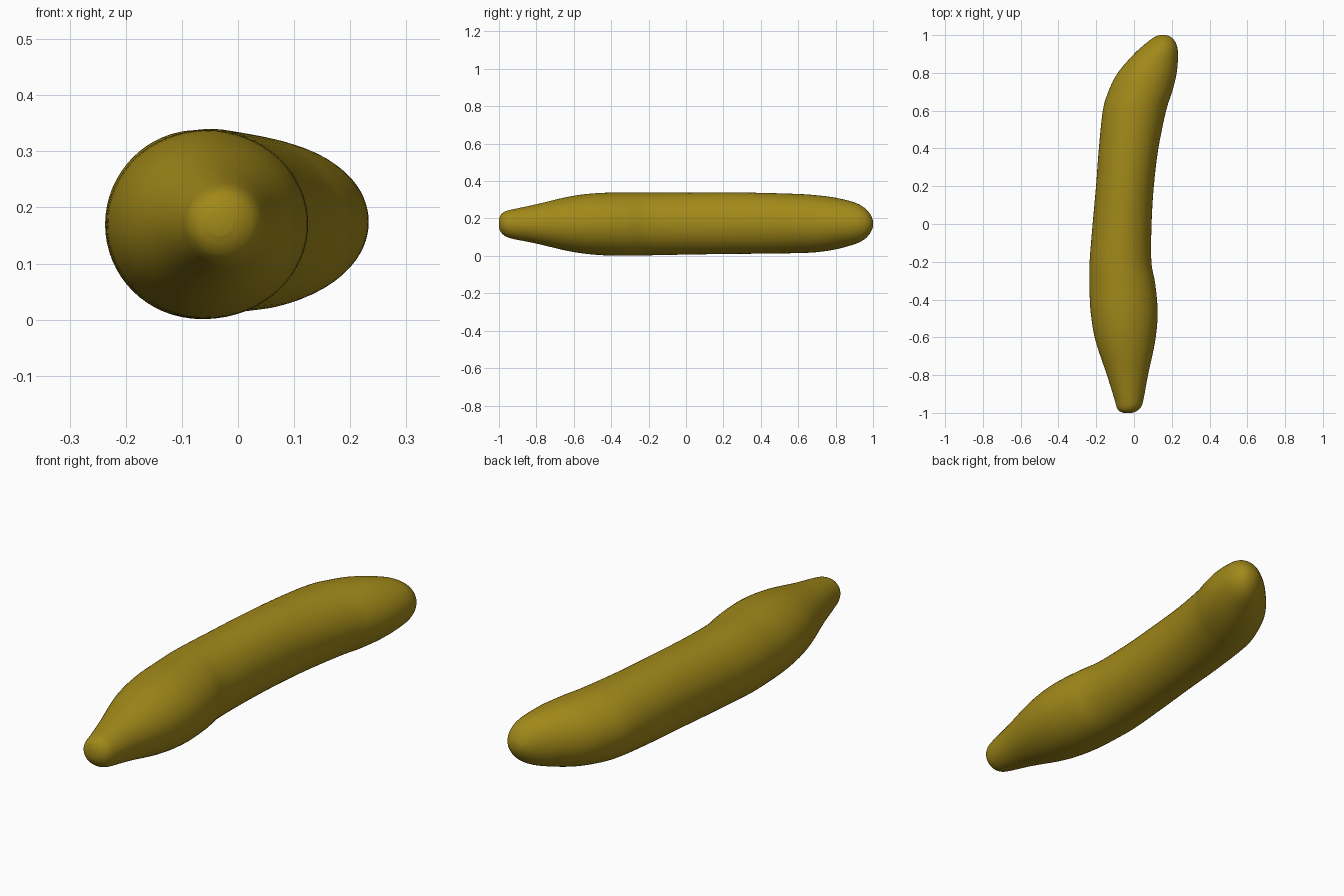
import bpy, bmesh, math

# Outline stations: y, left x, right x, bottom z, top z
STATIONS = [
    (-1.0, -0.055, -0.010, 0.150, 0.195),
    (-0.99, -0.078, 0.015, 0.128, 0.220),
    (-0.97, -0.092, 0.036, 0.108, 0.236),
    (-0.93, -0.103, 0.050, 0.092, 0.248),
    (-0.80, -0.143, 0.074, 0.066, 0.276),
    (-0.62, -0.203, 0.112, 0.024, 0.318),
    (-0.47, -0.229, 0.125, 0.005, 0.336),
    (-0.32, -0.236, 0.113, 0.001, 0.338),
    (-0.20, -0.235, 0.092, 0.003, 0.338),
    (0.0, -0.219, 0.093, 0.007, 0.338),
    (0.20, -0.201, 0.105, 0.010, 0.340),
    (0.40, -0.186, 0.129, 0.012, 0.337),
    (0.60, -0.165, 0.170, 0.015, 0.331),
    (0.70, -0.136, 0.202, 0.020, 0.324),
    (0.80, -0.086, 0.226, 0.035, 0.311),
    (0.90, 0.000, 0.233, 0.062, 0.286),
    (0.95, 0.055, 0.225, 0.086, 0.260),
    (0.98, 0.093, 0.207, 0.115, 0.230),
    (0.995, 0.120, 0.186, 0.142, 0.203),
    (1.0, 0.140, 0.165, 0.160, 0.185),
]
SIDES, STEPS = 64, 5


def spline(a, b, c, d, t):
    return tuple(0.5 * (2*q + (r-p)*t + (2*p-5*q+4*r-s)*t*t + (3*q-p-3*r+s)*t**3)
                 for p, q, r, s in zip(a, b, c, d))


# Smooth the outline between stations
rows = []
last = len(STATIONS) - 1
for i in range(last):
    quad = [STATIONS[min(max(i + k, 0), last)] for k in (-1, 0, 1, 2)]
    rows += [spline(*quad, s / STEPS) for s in range(STEPS)]
rows.append(STATIONS[-1])

# Bent, tapered body lofted from oval rings
bm = bmesh.new()
rings = []
for y, x0, x1, z0, z1 in rows:
    ring = []
    for k in range(SIDES):
        a = 2 * math.pi * k / SIDES
        ring.append(bm.verts.new(((x0+x1)/2 + (x1-x0)/2 * math.cos(a), y,
                                  (z0+z1)/2 + (z1-z0)/2 * math.sin(a))))
    rings.append(ring)
for r, s in zip(rings, rings[1:]):
    for k in range(SIDES):
        n = (k + 1) % SIDES
        bm.faces.new((r[k], r[n], s[n], s[k]))
bm.faces.new(rings[0])
bm.faces.new(rings[-1])
bmesh.ops.recalc_face_normals(bm, faces=bm.faces)
for f in bm.faces:
    f.smooth = True

mesh = bpy.data.meshes.new("fruit_body")
bm.to_mesh(mesh)
bm.free()
body = bpy.data.objects.new("fruit_body", mesh)
bpy.context.collection.objects.link(body)

# Yellow skin
skin = bpy.data.materials.new("yellow_skin")
skin.diffuse_color = (0.36, 0.25, 0.01, 1)
mesh.materials.append(skin)
